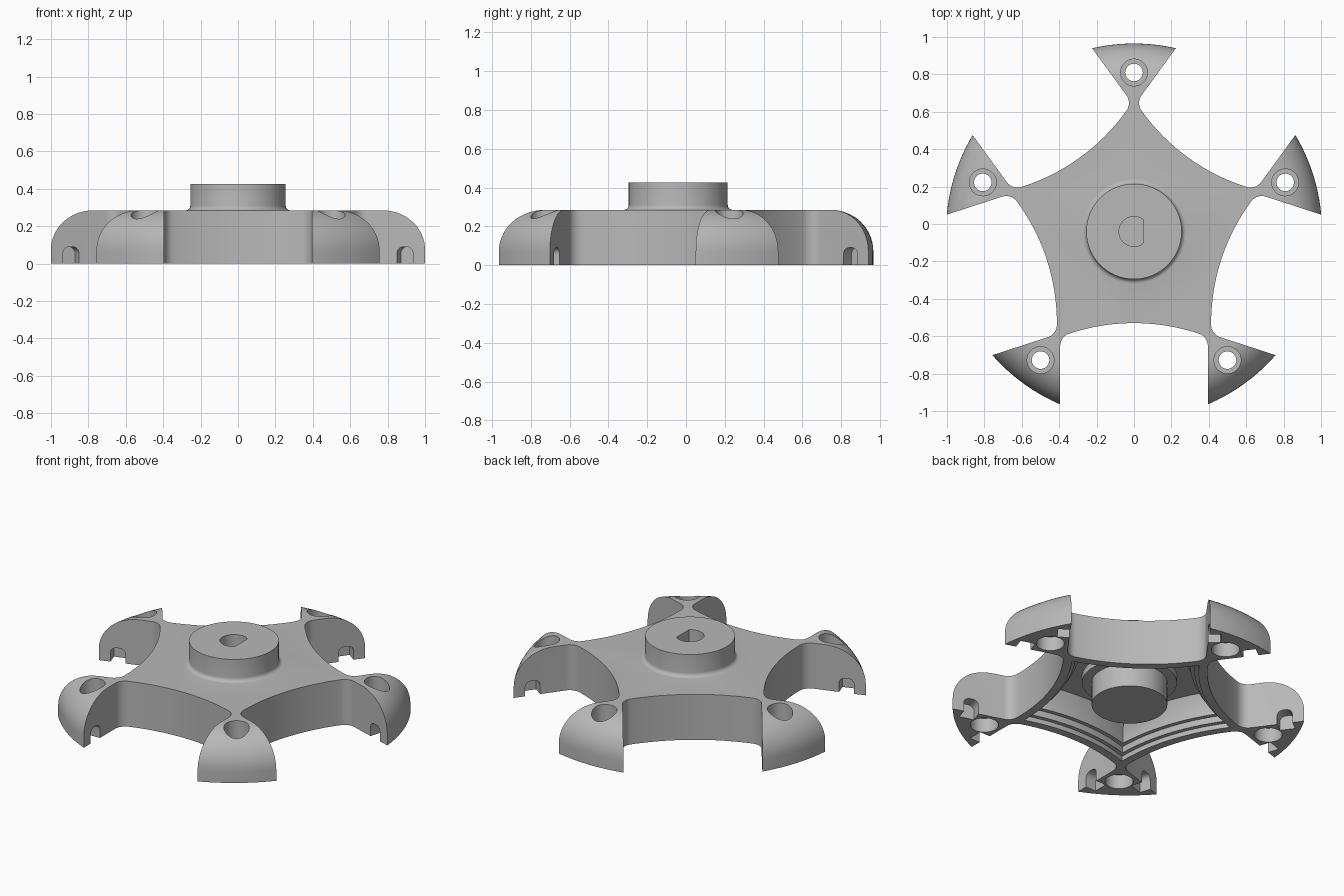
import bpy, bmesh, math
from math import sin, cos, pi, radians
from mathutils import Matrix, Vector

cube = bpy.data.objects.get("Cube")
if cube:
    bpy.data.objects.remove(cube, do_unlink=True)

CENTRE = Vector((0, -0.04, 0))
TOP = 0.285              # height of the flat top
RIM = 1.005              # outer radius
GAP_HALF = 0.395         # half width of the gaps between arms
ARC_R, ARC_D = 1.1, 1.59 # arc of the inner gap edge: radius, distance of its centre
FILLET = 0.07

grey = bpy.data.materials.new("light_grey")
grey.use_nodes = True
grey.diffuse_color = (0.48, 0.48, 0.48, 1)
grey.node_tree.nodes["Principled BSDF"].inputs["Base Color"].default_value = grey.diffuse_color


def arc(cx, cy, r, a, b, n):
    return [(cx + r * cos(a + (b - a) * i / n), cy + r * sin(a + (b - a) * i / n)) for i in range(n + 1)]


def loft(bm, rings, matrix=Matrix()):
    """Closed solid through rings of equal point count."""
    loops = [[bm.verts.new(matrix @ Vector(p)) for p in ring] for ring in rings]
    for a, b in zip(loops, loops[1:]):
        for i in range(len(a)):
            j = (i + 1) % len(a)
            bm.faces.new((a[i], a[j], b[j], b[i]))
    bm.faces.new(loops[0][::-1])
    bm.faces.new(loops[-1])


def prism(bm, outline, z0, z1, matrix=Matrix()):
    loft(bm, [[(x, y, z) for x, y in outline] for z in (z0, z1)], matrix)


def lathe(bm, profile, n, matrix=Matrix()):
    loft(bm, [[(x, y, z) for x, y in arc(0, 0, r, 0, 2 * pi * (n - 1) / n, n - 1)] for r, z in profile], matrix)


def make(name, bm):
    bmesh.ops.recalc_face_normals(bm, faces=bm.faces)
    mesh = bpy.data.meshes.new(name)
    bm.to_mesh(mesh)
    bm.free()
    mesh.materials.append(grey)
    ob = bpy.data.objects.new(name, mesh)
    ob.location = CENTRE
    bpy.context.collection.objects.link(ob)
    return ob


def combine(target, tool, operation):
    mod = target.modifiers.new(tool.name, "BOOLEAN")
    mod.operation, mod.solver, mod.object = operation, "EXACT", tool
    bpy.context.view_layer.objects.active = target
    bpy.ops.object.modifier_apply(modifier=mod.name)
    bpy.data.objects.remove(tool, do_unlink=True)


def turn(k):
    return Matrix.Rotation(radians(72 * k), 4, "Z")


# Round disc with a rolled upper edge
bm = bmesh.new()
edge = 0.215
lathe(bm, [(RIM, 0)] + arc(RIM - edge, TOP - edge, edge, 0, pi / 2, 14), 180)
body = make("star_knob", bm)

# Five gaps that leave the flared arms
fx = GAP_HALF - FILLET
rise = math.sqrt((ARC_R - FILLET) ** 2 - fx ** 2)
a0 = math.atan2(rise, fx)
half = arc(0, -ARC_D, ARC_R, pi / 2, a0, 10)
half += arc(fx, rise - ARC_D, FILLET, a0, 0, 8)[1:] + [(GAP_HALF, -1.3)]
outline = [(-x, y) for x, y in half[:0:-1]] + half
bm = bmesh.new()
for k in range(5):
    prism(bm, outline, -0.1, 0.5, turn(k))
combine(body, make("gap_cutter", bm), "DIFFERENCE")

# Stepped screw hole in each arm
bm = bmesh.new()
for k in range(5):
    lathe(bm, [(0.08, -0.1), (0.08, 0.09), (0.047, 0.09), (0.047, 0.16), (0.072, 0.16), (0.072, 0.5)],
          32, turn(k) @ Matrix.Translation((0, 0.85, 0)))
combine(body, make("hole_cutter", bm), "DIFFERENCE")

# Round-topped notches at the foot of each arm flank
bm = bmesh.new()
w, h, c = 0.045, 0.09, 0.035
notch = [(w, -0.1)] + arc(w - c, h - c, c, 0, pi / 2, 5) + arc(c - w, h - c, c, pi / 2, pi, 5) + [(-w, -0.1)]
for k in range(5):
    for side in (-1, 1):
        loft(bm, [[(side * x, y - 0.81, z) for y, z in notch] for x in (0.37, 0.465)], turn(k))
combine(body, make("notch_cutter", bm), "DIFFERENCE")


# Stepped five-sided hollow underneath, its sides parallel to the gaps
def hollow_ring(inset, z):
    r = ARC_R + inset
    corner = ARC_D * cos(pi / 5) - math.sqrt(r * r - (ARC_D * sin(pi / 5)) ** 2)
    a = math.atan2(ARC_D - corner * cos(pi / 5), corner * sin(pi / 5))
    side = arc(0, -ARC_D, r, pi - a, a, 12)[:-1]
    return [turn(k) @ Vector((x, y, z)) for k in range(5) for x, y in side]


bm = bmesh.new()
loft(bm, [hollow_ring(d, z) for d, z in ((0.05, -0.1), (0.05, 0.03), (0.075, 0.03), (0.075, 0.07),
                                        (0.1, 0.07), (0.1, 0.13), (0.14, 0.2))])
combine(body, make("hollow_cutter", bm), "DIFFERENCE")

# Central hub: raised disc above with a filleted foot, plug below
bm = bmesh.new()
foot = 0.025
profile = [(0.215, 0.015), (0.215, 0.16), (0.27, 0.16), (0.27, 0.24), (0.255 + foot, 0.24)]
profile += arc(0.255 + foot, TOP + foot, foot, 1.5 * pi, pi, 6) + [(0.255, 0.425)]
lathe(bm, profile, 96)
combine(body, make("hub", bm), "UNION")

# D-shaped shaft socket
bm = bmesh.new()
flat = math.acos(0.05 / 0.08)
prism(bm, arc(0, 0, 0.08, flat, 2 * pi - flat, 32), 0.15, 0.6)
combine(body, make("socket_cutter", bm), "DIFFERENCE")

# Smooth curves, sharp edges
bpy.ops.object.select_all(action="DESELECT")
body.select_set(True)
bpy.context.view_layer.objects.active = body
bpy.ops.object.shade_smooth_by_angle(angle=radians(30))
